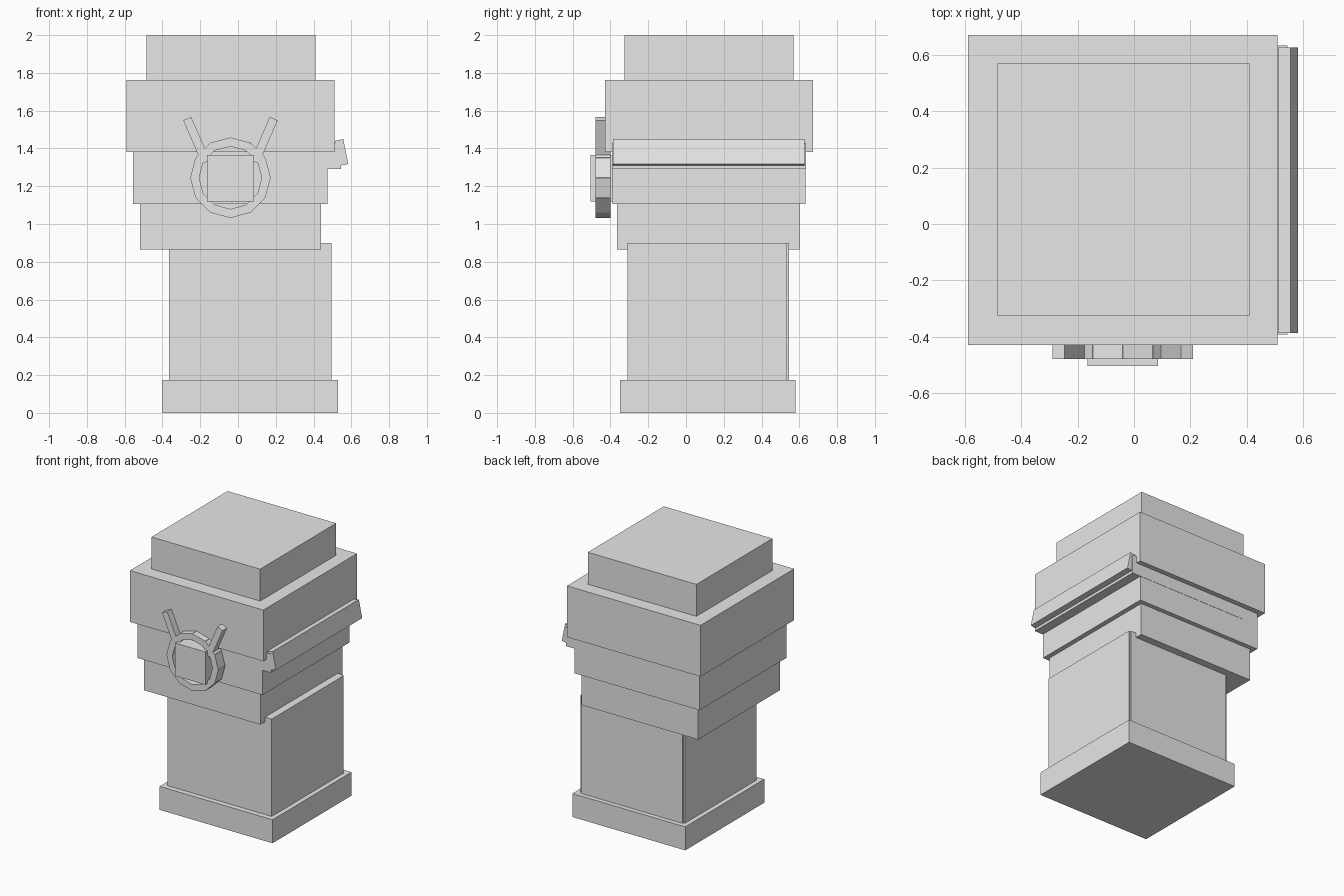
import bpy
import math

cube = bpy.data.objects.get("Cube")
if cube:
    bpy.data.objects.remove(cube, do_unlink=True)

stone = bpy.data.materials.new("stone grey")
stone.use_nodes = True
GREY = (0.8, 0.8, 0.8, 1)
stone.diffuse_color = GREY
stone.node_tree.nodes["Principled BSDF"].inputs["Base Color"].default_value = GREY


def block(name, center, size, tilt=0):
    """Box of a given size, tilted about the y axis."""
    bpy.ops.mesh.primitive_cube_add(size=1, location=center, rotation=(0, tilt, 0))
    obj = bpy.context.object
    obj.name = name
    obj.scale = size
    obj.data.materials.append(stone)
    return obj


def span(name, x, y, z):
    """Upright box between limits on each axis."""
    limits = (x, y, z)
    return block(name, [(a + b) / 2 for a, b in limits], [b - a for a, b in limits])


# Pedestal and shaft, with a thin panel on the back
span("base", (-0.40, 0.53), (-0.35, 0.58), (0, 0.175))
span("shaft", (-0.365, 0.495), (-0.31, 0.535), (0.17, 0.90))
span("shaft_back_panel", (-0.352, 0.483), (0.5, 0.545), (0.17, 0.90))

# Stepped head
span("lower_tier", (-0.52, 0.44), (-0.365, 0.60), (0.865, 1.105))
span("middle_tier", (-0.555, 0.475), (-0.39, 0.633), (1.105, 1.38))
span("upper_tier", (-0.59, 0.51), (-0.43, 0.672), (1.38, 1.762))
span("cap", (-0.485, 0.41), (-0.325, 0.57), (1.76, 2.0))

# Side ledge with its tilted lip
span("ledge", (-0.42, 0.545), (-0.392, 0.635), (1.29, 1.43))
block("ledge_lip", (0.548, 0.12, 1.379), (0.046, 1.015, 0.134), -0.2)

# Emblem: a square boss inside a ring of short blocks
CX, CZ, RING = -0.04, 1.245, 0.183
span("emblem_boss", (-0.165, 0.085), (-0.505, -0.38), (1.12, 1.365))
COUNT = 12
for i in range(COUNT):
    a = math.tau * (i + 0.5) / COUNT
    block(f"ring_block_{i + 1}",
          (CX + RING * math.sin(a), -0.44, CZ + RING * math.cos(a)),
          (0.108, 0.08, 0.046), a)

# Two prongs flaring out above the ring
for side, label in ((-1, "right"), (1, "left")):
    block(f"prong_{label}", (CX + side * 0.179, -0.44, 1.443),
          (0.046, 0.08, 0.25), side * 0.41)
